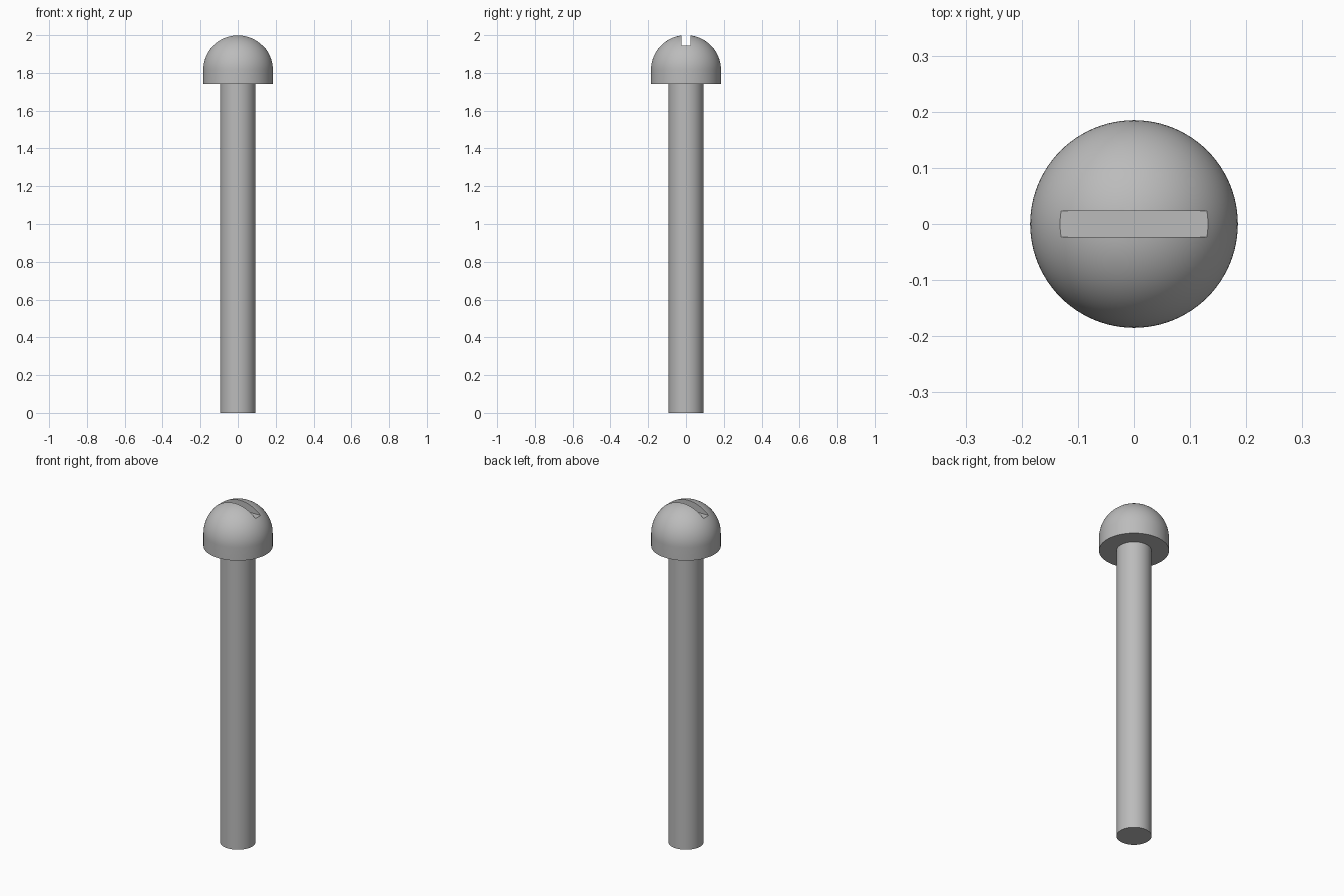
import bpy, bmesh, math

SEGMENTS = 96
HEAD_R, SHAFT_R = 0.185, 0.093
HEAD_BASE, DOME_BASE, TOP = 1.74, 1.816, 2.0
SLOT_WIDTH, SLOT_FLOOR = 0.047, 1.945

cube = bpy.data.objects.get("Cube")
if cube:
    bpy.data.objects.remove(cube, do_unlink=True)

steel = bpy.data.materials.new("grey_steel")
steel.use_nodes = True
colour = (0.5, 0.5, 0.5, 1)
steel.diffuse_color = colour
steel.node_tree.nodes["Principled BSDF"].inputs["Base Color"].default_value = colour


def lathe(name, profile):
    """Revolve (radius, height) points around the z axis."""
    bm = bmesh.new()
    verts = [bm.verts.new((r, 0, z)) for r, z in profile]
    edges = [bm.edges.new(pair) for pair in zip(verts, verts[1:])]
    bmesh.ops.spin(bm, geom=verts + edges, cent=(0, 0, 0), axis=(0, 0, 1),
                   angle=math.tau, steps=SEGMENTS, use_merge=True)
    bmesh.ops.remove_doubles(bm, verts=bm.verts, dist=1e-5)
    bmesh.ops.recalc_face_normals(bm, faces=bm.faces)
    mesh = bpy.data.meshes.new(name)
    bm.to_mesh(mesh)
    bm.free()
    mesh.materials.append(steel)
    obj = bpy.data.objects.new(name, mesh)
    bpy.context.collection.objects.link(obj)
    return obj


def activate(obj):
    bpy.ops.object.select_all(action="DESELECT")
    obj.select_set(True)
    bpy.context.view_layer.objects.active = obj


# Plain round shaft, ending flush under the head
shaft = lathe("shaft", [(0, 0), (SHAFT_R, 0), (SHAFT_R, HEAD_BASE), (0, HEAD_BASE)])

# Domed head with a short straight rim
RINGS = 24
angles = [math.pi / 2 * i / RINGS for i in range(RINGS)]
dome = [(HEAD_R * math.cos(a), DOME_BASE + (TOP - DOME_BASE) * math.sin(a)) for a in angles]
head = lathe("head", [(0, HEAD_BASE), (HEAD_R, HEAD_BASE)] + dome + [(0, TOP)])

# Straight driver slot cut across the crown
bpy.ops.mesh.primitive_cube_add(size=1, location=(0, 0, SLOT_FLOOR + 0.1))
cutter = bpy.context.object
cutter.name = "slot_cutter"
cutter.scale = (1, SLOT_WIDTH, 0.2)
cutter.hide_render = True
cutter.data.materials.append(steel)
cut = head.modifiers.new("slot", "BOOLEAN")
cut.operation = "DIFFERENCE"
cut.solver = "EXACT"
cut.object = cutter
activate(head)
bpy.ops.object.modifier_apply(modifier=cut.name)
bpy.data.objects.remove(cutter, do_unlink=True)

# Smooth round surfaces, crisp rims and slot
for part in (shaft, head):
    activate(part)
    bpy.ops.object.shade_smooth_by_angle(angle=math.radians(30))
